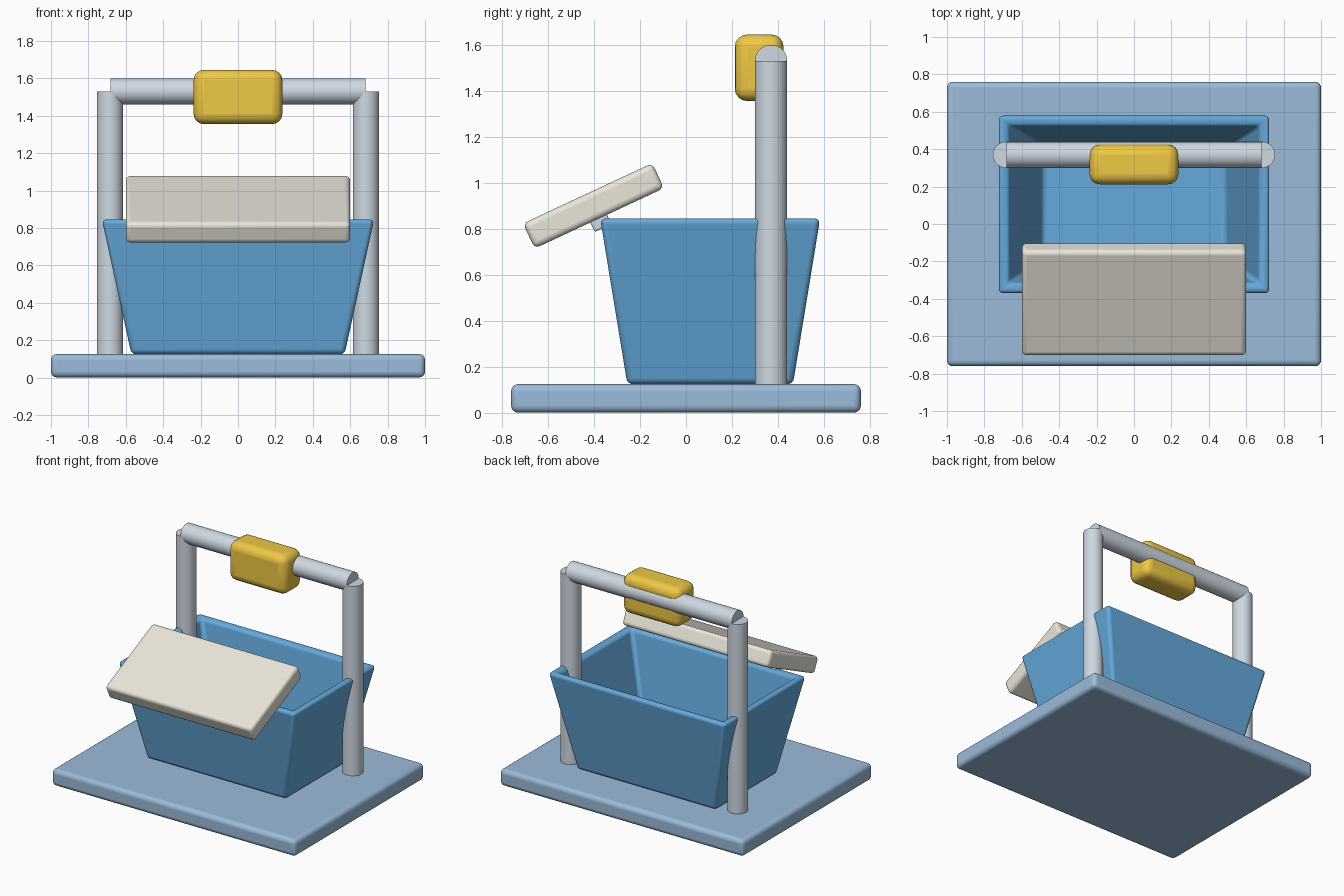
import bpy, bmesh, math

if "Cube" in bpy.data.objects:
    bpy.data.objects.remove(bpy.data.objects["Cube"])


def material(name, rgb):
    m = bpy.data.materials.new(name)
    m.diffuse_color = (*rgb, 1)
    m.use_nodes = True
    m.node_tree.nodes["Principled BSDF"].inputs["Base Color"].default_value = m.diffuse_color
    return m


BLUE = material("blue", (0.13, 0.40, 0.72))
PALE = material("pale_blue", (0.33, 0.50, 0.70))
METAL = material("metal", (0.62, 0.69, 0.76))
CREAM = material("cream", (0.82, 0.79, 0.70))
YELLOW = material("yellow", (0.86, 0.58, 0.06))


def finish(ob, name, mat, bevel=0.0, segments=4):
    ob.name = name
    ob.data.materials.append(mat)
    if bevel:
        mod = ob.modifiers.new("round", "BEVEL")
        mod.width = bevel
        mod.segments = segments
        mod.limit_method = "ANGLE"
    bpy.ops.object.select_all(action="DESELECT")
    ob.select_set(True)
    bpy.context.view_layer.objects.active = ob
    bpy.ops.object.shade_smooth_by_angle(angle=math.radians(35))
    return ob


def box(name, center, size, mat, bevel, tilt=0.0):
    bpy.ops.mesh.primitive_cube_add(size=1, location=center, rotation=(tilt, 0, 0))
    ob = bpy.context.object
    ob.scale = size
    bpy.ops.object.transform_apply(location=False, rotation=False, scale=True)
    return finish(ob, name, mat, bevel)


def rod(name, center, radius, length, mat, rot=(0, 0, 0)):
    bpy.ops.mesh.primitive_cylinder_add(vertices=48, radius=radius, depth=length,
                                        location=center, rotation=rot)
    return finish(bpy.context.object, name, mat)


# Base plate
box("base_plate", (0, 0, 0.063), (2, 1.52, 0.124), PALE, 0.03)

# Open tapered bin: rings from outer bottom, over the rim, down to the inner floor
rings = [(0.57, 0.36, 0.125), (0.728, 0.478, 0.845),
         (0.672, 0.422, 0.845), (0.49, 0.31, 0.195)]
bm = bmesh.new()
loops = [[bm.verts.new((sx * hx, sy * hy + 0.105, z))
          for sx, sy in ((-1, -1), (1, -1), (1, 1), (-1, 1))] for hx, hy, z in rings]
for a, b in zip(loops, loops[1:]):
    for i in range(4):
        j = (i + 1) % 4
        bm.faces.new((a[i], a[j], b[j], b[i]))
bm.faces.new(loops[0][::-1])
bm.faces.new(loops[-1])
bmesh.ops.recalc_face_normals(bm, faces=bm.faces)
mesh = bpy.data.meshes.new("bin")
bm.to_mesh(mesh)
bm.free()
bin_ob = bpy.data.objects.new("bin", mesh)
bpy.context.collection.objects.link(bin_ob)
finish(bin_ob, "bin", BLUE, 0.024)

# Handle frame: two posts and a crossbar
for side, sx in (("left", -1), ("right", 1)):
    rod(side + "_post", (sx * 0.684, 0.37, 0.815), 0.07, 1.43, METAL)
rod("crossbar", (0, 0.37, 1.53), 0.07, 1.364, METAL, (0, math.pi / 2, 0))

# Grip block on the crossbar
box("grip_block", (0, 0.318, 1.5), (0.475, 0.212, 0.29), YELLOW, 0.055)

# Tilted lid with its hinge bar at the front rim
TILT = math.radians(25)
box("lid", (0, -0.402, 0.90), (1.2, 0.62, 0.12), CREAM, 0.025, TILT)
box("lid_hinge", (0, -0.375, 0.835), (1.0, 0.08, 0.07), METAL, 0.008, TILT)
